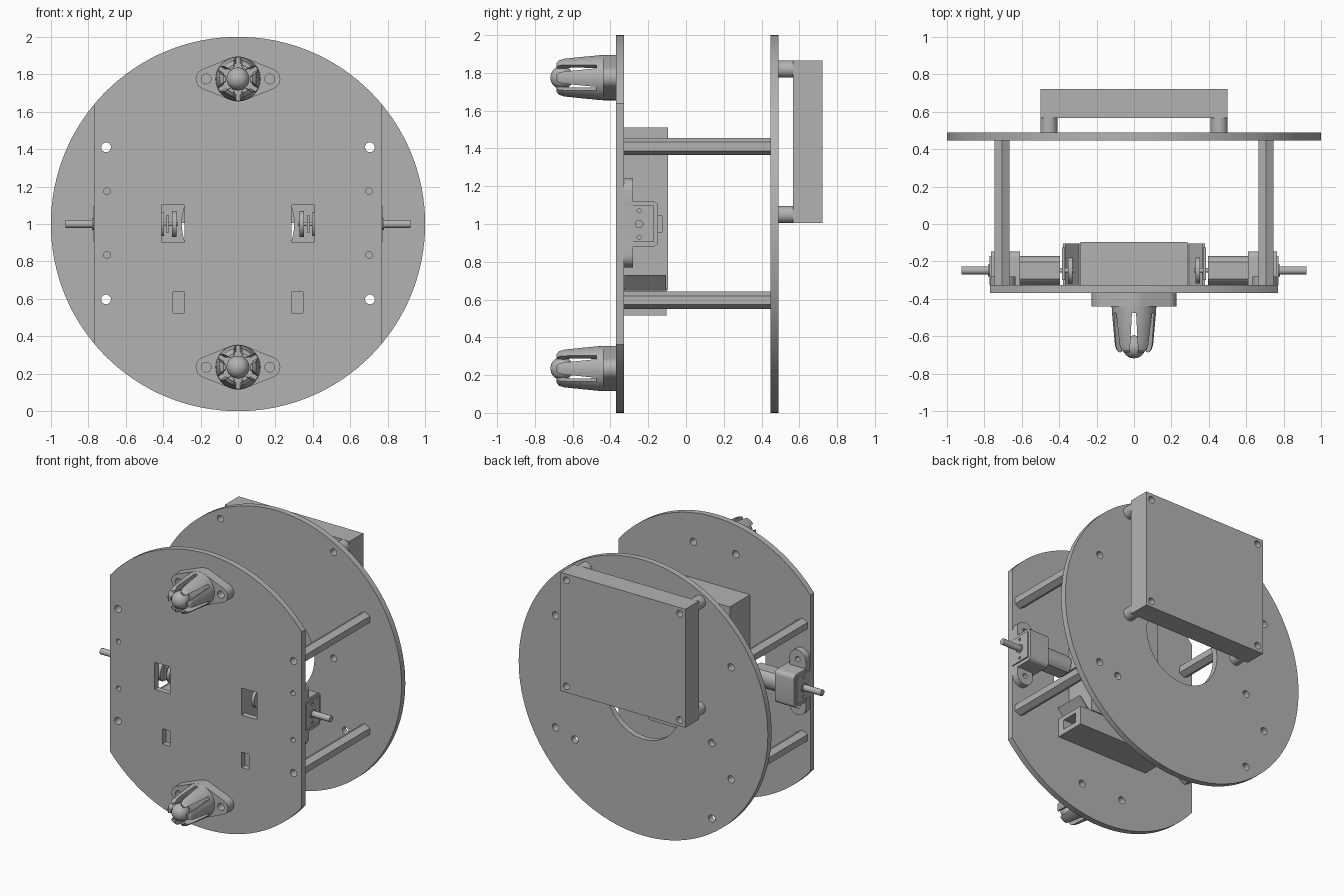
import bpy, bmesh
from math import cos, sin, pi, radians
from mathutils import Matrix
from mathutils.geometry import convex_hull_2d

if "Cube" in bpy.data.objects:
    bpy.data.objects.remove(bpy.data.objects["Cube"])

grey = bpy.data.materials.new("plain grey")
grey.use_nodes = True
grey.diffuse_color = (0.45, 0.45, 0.45, 1)
grey.node_tree.nodes["Principled BSDF"].inputs["Base Color"].default_value = (0.45, 0.45, 0.45, 1)


# ---- 2D outlines ----
def circle(u, v, r, n=32, start=0.0):
    return [(u + r * cos(start + 2 * pi * i / n), v + r * sin(start + 2 * pi * i / n)) for i in range(n)]


def rect(u0, u1, v0, v1):
    return [(u0, v0), (u1, v0), (u1, v1), (u0, v1)]


def hull(*outlines):
    pts = [p for o in outlines for p in o]
    return [pts[i] for i in convex_hull_2d(pts)]


# ---- solids ----
def add_prism(bm, pts, axis, a, b):
    place = (lambda u, v, d: (u, d, v)) if axis == "Y" else (lambda u, v, d: (d, u, v))
    lo = [bm.verts.new(place(u, v, a)) for u, v in pts]
    hi = [bm.verts.new(place(u, v, b)) for u, v in pts]
    faces = [bm.faces.new(lo), bm.faces.new(hi[::-1])]
    for i in range(len(pts)):
        j = (i + 1) % len(pts)
        faces.append(bm.faces.new((lo[j], lo[i], hi[i], hi[j])))
    bmesh.ops.recalc_face_normals(bm, faces=faces)


def finish(name, bm):
    bmesh.ops.recalc_face_normals(bm, faces=bm.faces[:])
    mesh = bpy.data.meshes.new(name)
    bm.to_mesh(mesh)
    bm.free()
    mesh.materials.append(grey)
    ob = bpy.data.objects.new(name, mesh)
    bpy.context.collection.objects.link(ob)
    return ob


def prism(name, pts, axis, a, b, holes=()):
    bm = bmesh.new()
    add_prism(bm, pts, axis, a, b)
    ob = finish(name, bm)
    if holes:
        cut(ob, holes, axis, a - 0.05, b + 0.05)
    return ob


def cut(ob, outlines, axis, a, b, spin=0.0):
    """Subtract extruded outlines from an object, then drop the cutter."""
    bm = bmesh.new()
    for pts in outlines:
        add_prism(bm, pts, axis, a, b)
    bm.transform(Matrix.Rotation(spin, 4, "Y"))
    cutter = finish("cutter", bm)
    cutter.hide_render = True
    mod = ob.modifiers.new("cut", "BOOLEAN")
    mod.operation, mod.solver, mod.object = "DIFFERENCE", "EXACT", cutter
    result = bpy.data.meshes.new_from_object(ob.evaluated_get(bpy.context.evaluated_depsgraph_get()))
    ob.modifiers.clear()
    ob.data = result
    bpy.data.objects.remove(cutter)


def lathe_y(name, profile, n=48):
    """Revolve (radius, y) points around the y axis."""
    bm = bmesh.new()
    vs = [bm.verts.new((r, y, 0)) for r, y in profile]
    edges = [bm.edges.new(p) for p in zip(vs, vs[1:])]
    bmesh.ops.spin(bm, geom=vs + edges, cent=(0, 0, 0), axis=(0, 1, 0), angle=2 * pi, steps=n)
    bmesh.ops.remove_doubles(bm, verts=bm.verts[:], dist=0.0002)
    return finish(name, bm)


sides = ((1, "left"), (-1, "right"))
pillars = [(s * 0.705, z) for s in (1, -1) for z in (0.597, 1.41)]
mounts = [(s * 0.455, z) for s in (1, -1) for z in (1.05, 1.82)]
pillar_holes = [circle(x, z, 0.026) for x, z in pillars]
mount_holes = [circle(x, z, 0.024) for x, z in mounts]

# Front plate: disc with straight sides and openings
disc = circle(0, 1, 1, 128)
x_cut, z_cut = 0.77, (1 - 0.77 ** 2) ** 0.5
corners = [(sx * x_cut, 1 + sz * z_cut) for sx in (1, -1) for sz in (1, -1)]
front = hull([p for p in disc if abs(p[0]) < x_cut], corners)
openings = list(pillar_holes)
for s, _ in sides:
    openings += [circle(s * 0.70, z, 0.018) for z in (0.835, 1.175)]
    openings += [circle(s * 0.17, z, 0.026) for z in (0.235, 1.775)]
    openings.append(rect(*sorted((s * 0.287, s * 0.41)), 0.905, 1.102))
    openings.append(rect(*sorted((s * 0.287, s * 0.348)), 0.525, 0.637))
prism("front_plate", front, "Y", -0.37, -0.327, openings)

# Back plate: full disc with a round centre opening
extra = [circle(-0.55, 0.82, 0.026), circle(-0.55, 0.27, 0.026), circle(0.55, 0.55, 0.026)]
prism("back_plate", disc, "Y", 0.447, 0.49, pillar_holes + mount_holes + extra + [circle(0, 1, 0.3, 64)])

# Hexagonal tubes joining the plates
for i, (x, z) in enumerate(pillars):
    prism(f"pillar_{i + 1}", circle(x, z, 0.046, 6, pi / 2), "Y", -0.327, 0.447, [circle(x, z, 0.026)])

# Control box on short round spacers
prism("control_box", rect(-0.5, 0.5, 1.005, 1.865), "Y", 0.567, 0.722, mount_holes)
for i, (x, z) in enumerate(mounts):
    prism(f"spacer_{i + 1}", circle(x, z, 0.045), "Y", 0.49, 0.567, [circle(x, z, 0.024)])

# Battery box and the holder bar under it
prism("battery_box", rect(-0.285, 0.285, 0.65, 1.512), "Y", -0.327, -0.095)
prism("holder_bar", rect(-0.327, -0.103, 0.515, 0.65), "X", -0.372, 0.372,
      [rect(-0.275, -0.155, 0.55, 0.62)])

# Ball casters: flange, slotted cup and ball
cup_profile = [(0, -0.43), (0.12, -0.43), (0.117, -0.48), (0.102, -0.645), (0.094, -0.672), (0.078, -0.686),
               (0.064, -0.684), (0.066, -0.64), (0.078, -0.6), (0.084, -0.47), (0, -0.47)]
slot = [(-0.011, -0.475), (0.011, -0.475), (0.026, -0.75), (-0.026, -0.75)]
for z, where in ((1.775, "upper"), (0.235, "lower")):
    ears = [circle(s * 0.17, z, 0.056) for s, _ in sides]
    prism(f"{where}_caster_flange", hull(circle(0, z, 0.12, 48), *ears), "Y", -0.44, -0.37,
          [circle(s * 0.17, z, 0.026) for s, _ in sides])
    cup = lathe_y(f"{where}_caster_cup", cup_profile)
    for k in range(6):
        bm = bmesh.new()
        lo = [bm.verts.new((u, v, 0.03)) for u, v in slot]
        hi = [bm.verts.new((u, v, 0.16)) for u, v in slot]
        bm.faces.new(lo)
        bm.faces.new(hi[::-1])
        for i in range(4):
            j = (i + 1) % 4
            bm.faces.new((lo[j], lo[i], hi[i], hi[j]))
        bm.transform(Matrix.Rotation(k * pi / 3, 4, "Y"))
        cutter = finish("slot_cutter", bm)
        cutter.hide_render = True
        mod = cup.modifiers.new("slot", "BOOLEAN")
        mod.operation, mod.solver, mod.object = "DIFFERENCE", "EXACT", cutter
        cup.data = bpy.data.meshes.new_from_object(cup.evaluated_get(bpy.context.evaluated_depsgraph_get()))
        cup.modifiers.clear()
        bpy.data.objects.remove(cutter)
    cup.location.z = z
    bm = bmesh.new()
    bmesh.ops.create_uvsphere(bm, u_segments=32, v_segments=16, radius=0.061)
    ball = finish(f"{where}_caster_ball", bm)
    ball.location = (0, -0.657, z)

# Drive motors, one on each side
for s, side in sides:
    def along(a, b):
        return sorted((s * a, s * b))

    y = -0.248
    can = [(u, max(0.937, min(1.063, v))) for u, v in circle(y, 1, 0.078, 40)]
    prism(f"{side}_motor_can", can, "X", *along(0.395, 0.615))
    screws = [circle(y, z, 0.011, 12) for z in (0.93, 1.07)]
    gearbox = prism(f"{side}_gearbox", rect(-0.327, -0.17, 0.905, 1.098), "X", *along(0.615, 0.773))
    cut(gearbox, screws, "X", *along(0.74, 0.8))
    bracket = hull(rect(-0.327, -0.3, 0.88, 1.12), *[circle(-0.177, z, 0.03, 20) for z in (0.91, 1.09)])
    prism(f"{side}_motor_bracket", bracket, "X", *along(0.61, 0.764))
    for z, where in ((1.175, "upper"), (0.835, "lower")):
        inner = 1 + (z - 1) * 0.6
        ear = hull(circle(s * 0.70, z, 0.066), circle(s * 0.70, inner, 0.066))
        prism(f"{side}_{where}_bracket_ear", ear, "Y", -0.327, -0.28, [circle(s * 0.70, z, 0.018)])
        prism(f"{side}_{where}_nut", circle(s * 0.70, z, 0.036, 6), "Y", -0.315, -0.295,
              [circle(s * 0.70, z, 0.018)])
    prism(f"{side}_shaft_collar", circle(y, 1, 0.032), "X", *along(0.765, 0.779))
    prism(f"{side}_wheel_shaft", circle(y, 1, 0.022), "X", *along(0.77, 0.922))
    # Encoder disc on the inner end of the motor
    prism(f"{side}_rear_shaft", circle(y, 1, 0.012, 16), "X", *along(0.32, 0.40))
    prism(f"{side}_encoder_disc", circle(y, 1, 0.07), "X", *along(0.328, 0.352))
    prism(f"{side}_encoder_block", rect(-0.30, -0.125, 0.955, 1.045), "X", *along(0.368, 0.385))
    # Slanted flap above the end of the holder bar
    flap = [(s * 0.285, 0.64), (s * 0.297, 0.64), (s * 0.38, 0.73), (s * 0.365, 0.73)]
    prism(f"{side}_holder_flap", flap, "Y", -0.325, -0.105)

# Smooth round surfaces, keep hard edges
bpy.ops.object.select_all(action="DESELECT")
for ob in bpy.context.collection.objects:
    if ob.type == "MESH" and grey.name in ob.data.materials:
        ob.select_set(True)
        bpy.context.view_layer.objects.active = ob
bpy.ops.object.shade_smooth_by_angle(angle=radians(30))
